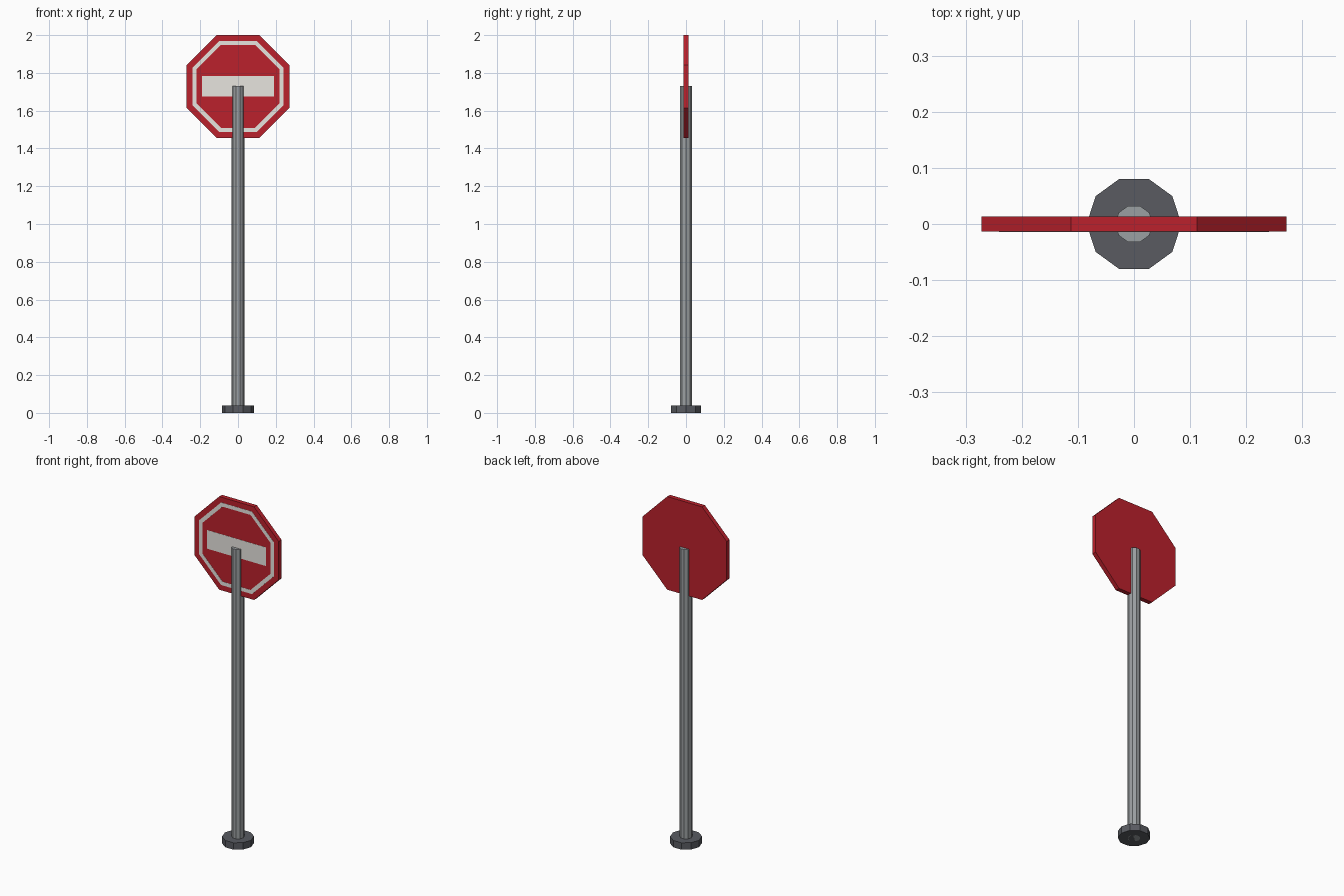
import bpy, bmesh, math

if "Cube" in bpy.data.objects:
    bpy.data.objects.remove(bpy.data.objects["Cube"])

SIGN_Z = 1.728
T = 0.013  # half thickness of the sign


def material(name, rgb):
    m = bpy.data.materials.new(name)
    m.diffuse_color = (*rgb, 1)
    m.use_nodes = True
    m.node_tree.nodes["Principled BSDF"].inputs["Base Color"].default_value = m.diffuse_color
    return m


red = material("red", (0.5, 0.015, 0.025))
white = material("white", (0.8, 0.78, 0.74))
steel = material("steel", (0.33, 0.35, 0.36))
dark = material("dark_steel", (0.1, 0.105, 0.12))


def finish(name, bm, mat):
    bmesh.ops.recalc_face_normals(bm, faces=bm.faces)
    me = bpy.data.meshes.new(name)
    bm.to_mesh(me)
    bm.free()
    me.materials.append(mat)
    ob = bpy.data.objects.new(name, me)
    bpy.context.collection.objects.link(ob)
    return ob


def ngon(n, r, turn=0.0):
    return [(r * math.cos(2 * math.pi * i / n + turn),
             r * math.sin(2 * math.pi * i / n + turn)) for i in range(n)]


def octagon(apothem):
    return ngon(8, apothem / math.cos(math.pi / 8), math.pi / 8)


def prism(name, pts, place, a, b, mat):
    """Extrude a 2D outline from depth a to depth b."""
    bm = bmesh.new()
    lo = [bm.verts.new(place(u, v, a)) for u, v in pts]
    hi = [bm.verts.new(place(u, v, b)) for u, v in pts]
    bm.faces.new(lo)
    bm.faces.new(hi)
    for i in range(len(pts)):
        j = (i + 1) % len(pts)
        bm.faces.new((lo[i], lo[j], hi[j], hi[i]))
    return finish(name, bm, mat)


def flat(u, v, d):
    return (u, v, d)


def upright(u, v, d):
    return (u, d, SIGN_Z + v)


# Ten-sided base and pole
prism("base", ngon(10, 0.0845), flat, 0.0, 0.04, dark)
prism("pole", ngon(10, 0.034), flat, 0.0, 1.73, steel)

# Octagonal sign plate
prism("sign_plate", octagon(0.272), upright, -T, T, red)

# White bar on the front
bar = [(-0.19, -0.053), (0.19, -0.053), (0.19, 0.056), (-0.19, 0.056)]
prism("white_bar", bar, upright, -T - 0.001, -T + 0.002, white)

# White octagonal border on the front
bm = bmesh.new()
loops = [[bm.verts.new(upright(u, v, y)) for u, v in octagon(a)]
         for a, y in ((0.241, -T - 0.001), (0.219, -T - 0.001),
                      (0.219, -T + 0.002), (0.241, -T + 0.002))]
for k in range(4):
    p, q = loops[k], loops[(k + 1) % 4]
    for i in range(8):
        j = (i + 1) % 8
        bm.faces.new((p[i], p[j], q[j], q[i]))
finish("white_border", bm, white)
